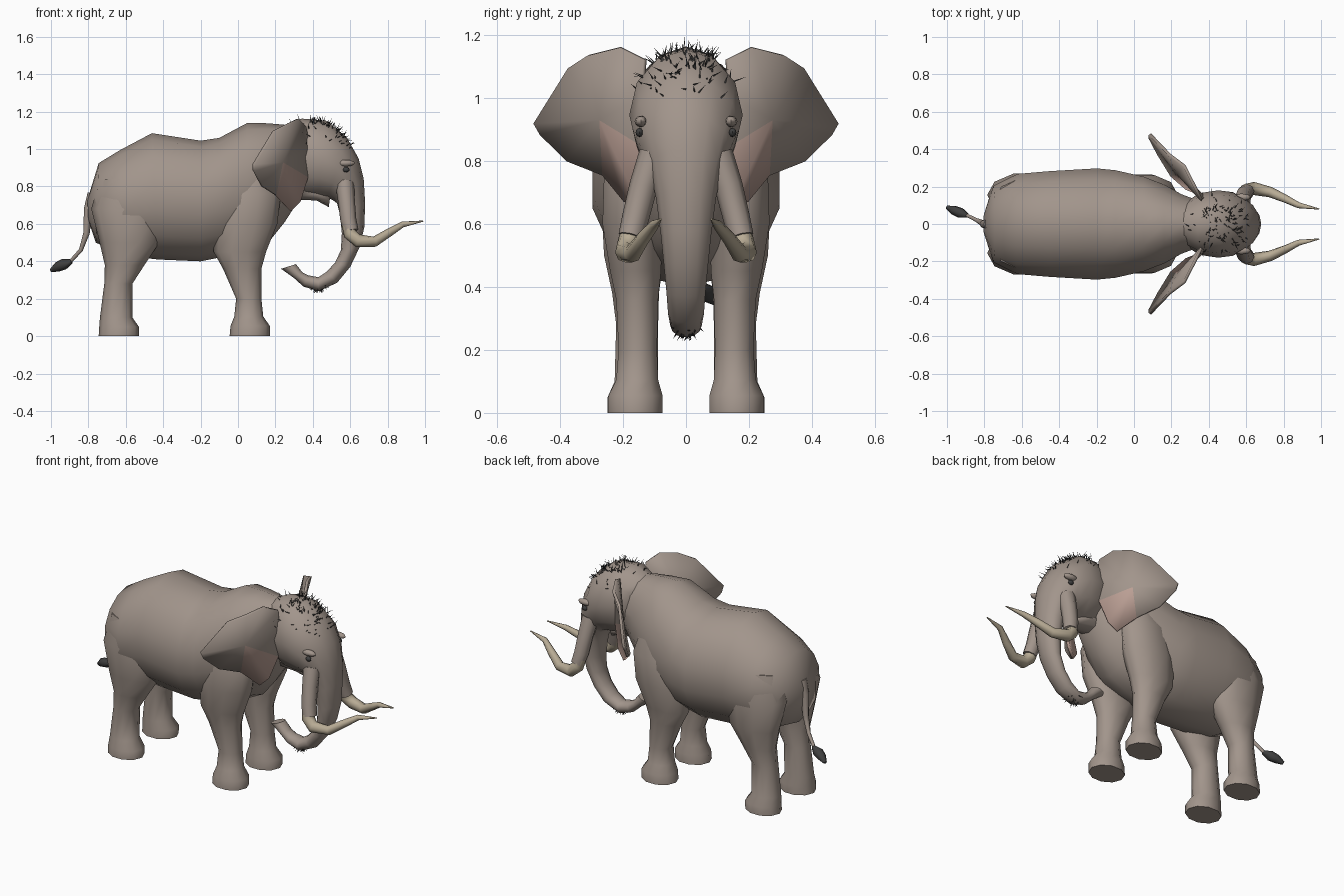
import bpy, bmesh, math, random
from mathutils import Vector
from mathutils.bvhtree import BVHTree

random.seed(4)


def material(name, rgb):
    m = bpy.data.materials.new(name)
    m.diffuse_color = (*rgb, 1)
    return m


SKIN = material("skin", (0.36, 0.30, 0.26))
PINK = material("inner_ear", (0.50, 0.35, 0.30))
IVORY = material("ivory", (0.48, 0.41, 0.30))
DARK = material("dark_hair", (0.05, 0.05, 0.05))


def finish(name, bm, mat, angle=60):
    bmesh.ops.recalc_face_normals(bm, faces=bm.faces)
    me = bpy.data.meshes.new(name)
    bm.to_mesh(me)
    bm.free()
    ob = bpy.data.objects.new(name, me)
    bpy.context.collection.objects.link(ob)
    me.materials.append(mat)
    bpy.ops.object.select_all(action='DESELECT')
    ob.select_set(True)
    bpy.context.view_layer.objects.active = ob
    bpy.ops.object.shade_smooth_by_angle(angle=math.radians(angle))
    return ob


def loft(name, frames, mat=SKIN, n=12, angle=60):
    """Skin elliptical rings given as (centre, half axis u, half axis v)."""
    bm = bmesh.new()
    rings = [[bm.verts.new(c + u * math.cos(2 * math.pi * i / n) + v * math.sin(2 * math.pi * i / n))
              for i in range(n)] for c, u, v in frames]
    for a, b in zip(rings, rings[1:]):
        for i in range(n):
            j = (i + 1) % n
            bm.faces.new((a[i], a[j], b[j], b[i]))
    bm.faces.new(rings[0])
    bm.faces.new(rings[-1])
    return finish(name, bm, mat, angle)


def section(ax, az, bx, bz, w, y=0.0):
    """Ring spanning two side-view points, with half width w."""
    a, b = Vector((ax, y, az)), Vector((bx, y, bz))
    return (a + b) / 2, (a - b) / 2, Vector((0, w, 0))


def tube(name, path, mat, s=1, n=8):
    pts = [Vector((x, y * s, z)) for x, y, z, r in path]
    frames = []
    for i, p in enumerate(pts):
        t = (pts[min(i + 1, len(pts) - 1)] - pts[max(i - 1, 0)]).normalized()
        v = Vector((0, 1, 0))
        v = (v - t * v.dot(t)).normalized()
        frames.append((p, t.cross(v) * path[i][3], v * path[i][3]))
    return loft(name, frames, mat, n)


# Body
loft("body", [section(*r) for r in [
    (-0.805, 0.73, -0.80, 0.62, 0.05), (-0.745, 0.925, -0.76, 0.50, 0.21),
    (-0.63, 0.995, -0.61, 0.43, 0.275), (-0.46, 1.085, -0.43, 0.41, 0.29),
    (-0.20, 1.045, -0.20, 0.40, 0.305), (-0.10, 1.06, -0.10, 0.42, 0.295),
    (0.05, 1.14, 0.05, 0.45, 0.26), (0.16, 1.138, 0.17, 0.51, 0.215),
    (0.25, 1.13, 0.25, 0.61, 0.165), (0.38, 1.10, 0.34, 0.75, 0.12)]], n=14)

# Head and trunk, one sweep from nape to trunk tip
head = loft("head_and_trunk", [section(*r) for r in [
    (0.25, 1.12, 0.28, 0.78, 0.11), (0.34, 1.163, 0.36, 0.75, 0.165),
    (0.47, 1.152, 0.43, 0.74, 0.18), (0.58, 1.065, 0.48, 0.74, 0.17),
    (0.645, 0.95, 0.51, 0.725, 0.14), (0.672, 0.84, 0.53, 0.71, 0.115),
    (0.68, 0.71, 0.545, 0.65, 0.095), (0.675, 0.58, 0.555, 0.55, 0.08),
    (0.65, 0.475, 0.55, 0.46, 0.07), (0.60, 0.37, 0.52, 0.395, 0.062),
    (0.53, 0.285, 0.475, 0.345, 0.057), (0.43, 0.24, 0.43, 0.315, 0.05),
    (0.35, 0.265, 0.375, 0.325, 0.043), (0.30, 0.31, 0.345, 0.34, 0.04),
    (0.23, 0.36, 0.31, 0.385, 0.04)]])

# Lower jaw
loft("lower_jaw", [section(*r) for r in [
    (0.34, 0.84, 0.32, 0.73, 0.08), (0.43, 0.80, 0.42, 0.725, 0.07),
    (0.495, 0.76, 0.485, 0.69, 0.03)]], n=8)

# Legs: (back x, front x, z, half width, centre y)
FRONT = [(-0.045, 0.17, 0, 0.09, 0.16), (-0.04, 0.17, 0.055, 0.09, 0.16),
         (-0.02, 0.135, 0.105, 0.07, 0.155), (-0.01, 0.125, 0.20, 0.064, 0.153),
         (-0.08, 0.125, 0.36, 0.07, 0.155), (-0.13, 0.15, 0.45, 0.085, 0.16),
         (-0.13, 0.21, 0.60, 0.10, 0.17), (-0.11, 0.23, 0.76, 0.10, 0.165),
         (-0.01, 0.18, 0.92, 0.07, 0.14)]
HIND = [(-0.745, -0.53, 0, 0.088, 0.165), (-0.742, -0.53, 0.05, 0.088, 0.165),
        (-0.738, -0.565, 0.10, 0.072, 0.158), (-0.715, -0.565, 0.28, 0.07, 0.155),
        (-0.712, -0.50, 0.38, 0.078, 0.16), (-0.74, -0.42, 0.50, 0.10, 0.165),
        (-0.785, -0.38, 0.68, 0.12, 0.155), (-0.74, -0.42, 0.84, 0.10, 0.14)]

EAR = [(0.36, 0.13, 1.12), (0.32, 0.21, 1.16), (0.27, 0.31, 1.135), (0.19, 0.37, 1.095),
       (0.085, 0.48, 0.92), (0.085, 0.46, 0.885), (0.13, 0.375, 0.80), (0.20, 0.26, 0.755),
       (0.28, 0.19, 0.67), (0.33, 0.17, 0.72), (0.37, 0.14, 0.85), (0.38, 0.14, 1.0)]

for side, s in (("left", 1), ("right", -1)):
    for kind, rows in (("front", FRONT), ("hind", HIND)):
        loft(f"{side}_{kind}_leg", [section(f, z, b, z, w, y * s) for b, f, z, w, y in rows], n=10)

    # Cupped ear with a pink lower lobe
    bm = bmesh.new()
    rim = [bm.verts.new((x, y * s, z)) for x, y, z in EAR]
    hub = bm.verts.new((0.235, 0.27, 0.93)) if s > 0 else bm.verts.new((0.235, -0.27, 0.93))
    for i in range(len(rim)):
        f = bm.faces.new((rim[i], rim[(i + 1) % len(rim)], hub))
        f.material_index = 1 if i in (7, 8, 9) else 0
    ear = finish(f"{side}_ear", bm, SKIN, 40)
    ear.data.materials.append(PINK)
    mod = ear.modifiers.new("thickness", 'SOLIDIFY')
    mod.thickness, mod.offset = 0.016, 0

    # Tusk and its skin socket
    tube(f"{side}_tusk_socket", [(0.57, 0.10, 0.82, 0.05), (0.58, 0.135, 0.72, 0.045),
                                 (0.59, 0.16, 0.62, 0.043), (0.605, 0.175, 0.56, 0.04)], SKIN, s)
    tube(f"{side}_tusk", [(0.59, 0.165, 0.60, 0.036), (0.60, 0.18, 0.545, 0.036),
                          (0.64, 0.19, 0.51, 0.035), (0.73, 0.17, 0.505, 0.028),
                          (0.81, 0.135, 0.555, 0.022), (0.88, 0.10, 0.597, 0.016),
                          (0.99, 0.08, 0.615, 0.003)], IVORY, s)

    # Eye and brow
    for name, loc, size, mat in (("eye", (0.578, 0.148, 0.89), (0.018, 0.012, 0.014), DARK),
                                 ("brow", (0.575, 0.143, 0.925), (0.05, 0.02, 0.018), SKIN)):
        bm = bmesh.new()
        bmesh.ops.create_uvsphere(bm, u_segments=8, v_segments=6, radius=1)
        bmesh.ops.scale(bm, vec=size, verts=bm.verts)
        bmesh.ops.translate(bm, vec=(loc[0], loc[1] * s, loc[2]), verts=bm.verts)
        finish(f"{side}_{name}", bm, mat)

# Tail and tuft
tube("tail", [(-0.775, 0, 0.76, 0.03), (-0.80, 0, 0.68, 0.024), (-0.81, 0.005, 0.55, 0.017),
              (-0.84, 0.02, 0.46, 0.011), (-0.90, 0.05, 0.395, 0.009)], SKIN)
tube("tail_tuft", [(-0.89, 0.045, 0.40, 0.012), (-0.93, 0.06, 0.385, 0.03),
                   (-0.965, 0.075, 0.37, 0.026), (-1.0, 0.09, 0.35, 0.01)], DARK, n=6)

# Bristles on the crown and under the trunk
dg = bpy.context.evaluated_depsgraph_get()
tree = BVHTree.FromObject(head, dg)
bm = bmesh.new()


def bristles(count, centre, axis, spread, length):
    for _ in range(count):
        d = Vector(axis) + Vector([random.uniform(-spread, spread) for _ in range(3)])
        p, nrm, _, _ = tree.ray_cast(Vector(centre), d.normalized())
        if p is None:
            continue
        lean = (d.normalized() + Vector([random.uniform(-0.7, 0.7) for _ in range(3)])).normalized()
        u = lean.orthogonal().normalized() * 0.003
        v = lean.cross(u)
        base = [bm.verts.new(p + u * math.cos(a) + v * math.sin(a)) for a in (0, 2.1, 4.2)]
        tip = bm.verts.new(p + lean * length * random.uniform(0.5, 1))
        for i in range(3):
            bm.faces.new((base[i], base[(i + 1) % 3], tip))


bristles(130, (0.44, 0, 0.95), (0.25, 0, 1), 0.7, 0.045)
bristles(30, (0.43, 0, 0.28), (0.1, 0, -1), 0.9, 0.025)
finish("bristles", bm, DARK)
